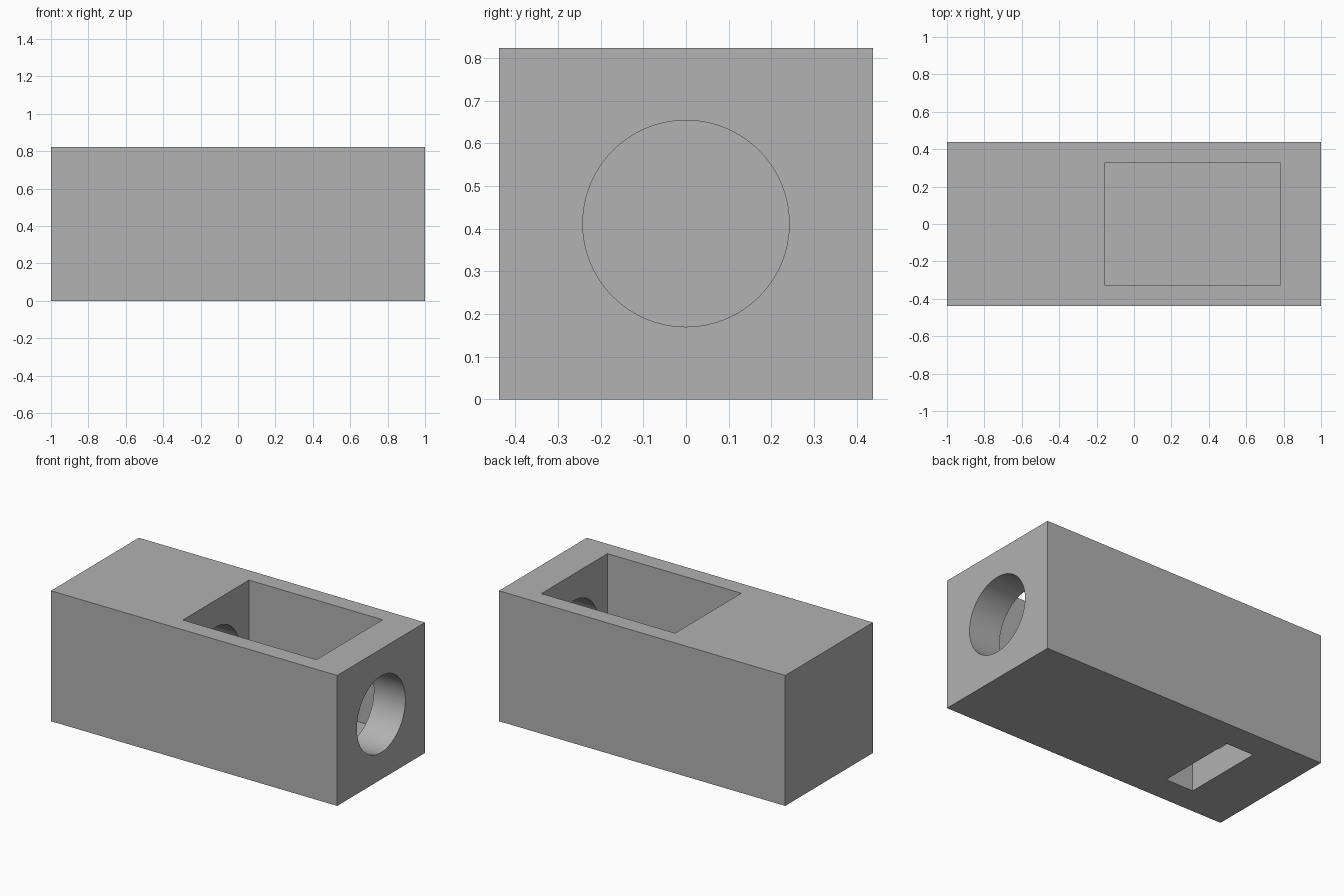
import bpy
import math

if "Cube" in bpy.data.objects:
    bpy.data.objects.remove(bpy.data.objects["Cube"])

LENGTH, WIDTH, HEIGHT = 2.0, 0.876, 0.824
BORE_RADIUS = 0.242

grey = bpy.data.materials.new("plain grey")
grey.diffuse_color = (0.445, 0.445, 0.445, 1)
grey.use_nodes = True
grey.node_tree.nodes["Principled BSDF"].inputs["Base Color"].default_value = grey.diffuse_color


def box(name, x0, x1, y0, y1, z0, z1):
    """Axis-aligned box between two corners."""
    bpy.ops.mesh.primitive_cube_add(
        size=1, location=((x0 + x1) / 2, (y0 + y1) / 2, (z0 + z1) / 2))
    ob = bpy.context.object
    ob.name = name
    ob.scale = (x1 - x0, y1 - y0, z1 - z0)
    bpy.ops.object.transform_apply(location=False, rotation=False, scale=True)
    return ob


def bore(name, x0, x1, radius, z):
    """Cylinder lying along x."""
    bpy.ops.mesh.primitive_cylinder_add(
        vertices=96, radius=radius, depth=x1 - x0,
        location=((x0 + x1) / 2, 0, z), rotation=(0, math.pi / 2, 0))
    ob = bpy.context.object
    ob.name = name
    return ob


# Solid block
block = box("housing_block", -LENGTH / 2, LENGTH / 2, -WIDTH / 2, WIDTH / 2, 0, HEIGHT)
block.data.materials.append(grey)

# Open pocket in the top, blind bore from the right end, slot from below
cutters = [
    box("pocket_cutter", -0.155, 0.78, -0.33, 0.33, 0.134, HEIGHT + 0.1),
    bore("bore_cutter", -0.78, 1.1, BORE_RADIUS, HEIGHT / 2),
    box("slot_cutter", -0.65, -0.456, -0.263, 0.263, -0.1, 0.675),
]

bpy.ops.object.select_all(action='DESELECT')
block.select_set(True)
bpy.context.view_layer.objects.active = block
for cutter in cutters:
    cutter.hide_render = True
    cutter.data.materials.append(grey)
    mod = block.modifiers.new(cutter.name, 'BOOLEAN')
    mod.operation = 'DIFFERENCE'
    mod.solver = 'EXACT'
    mod.object = cutter
    bpy.ops.object.modifier_apply(modifier=mod.name)

for cutter in cutters:
    bpy.data.objects.remove(cutter, do_unlink=True)

# Smooth bore wall, crisp block edges
bpy.ops.object.shade_smooth_by_angle(angle=math.radians(30))
